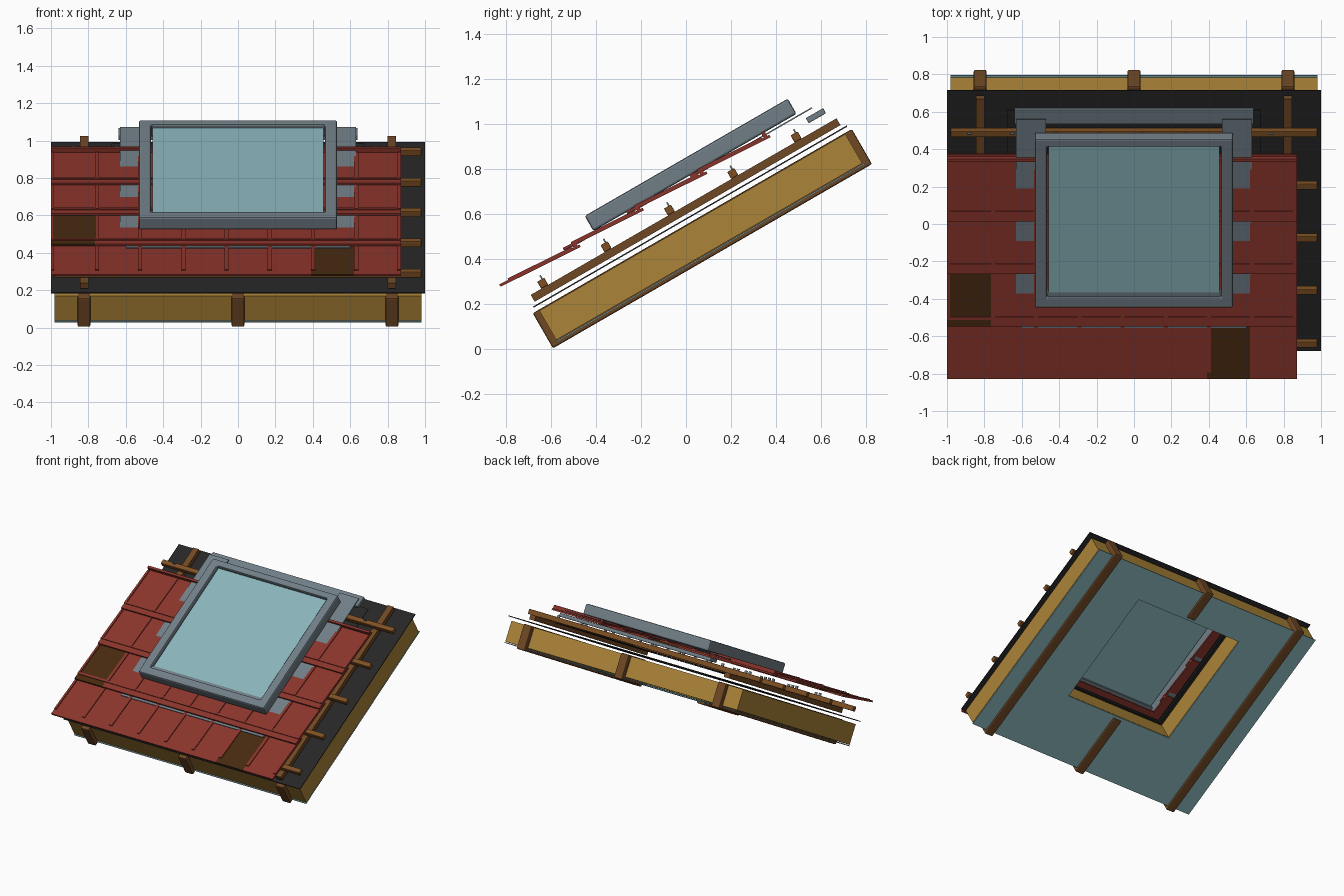
import bpy, bmesh, math
from mathutils import Vector

if "Cube" in bpy.data.objects:
    bpy.data.objects.remove(bpy.data.objects["Cube"])

C, S = math.cos(math.radians(30)), math.sin(math.radians(30))


def place(x, s, n):
    """Roof coordinates (across, up the slope, off the slope) to world."""
    return Vector((x, s * C - n * S, s * S + n * C))


def material(name, r, g, b):
    m = bpy.data.materials.new(name)
    lin = lambda c: ((c / 255 + 0.055) / 1.055) ** 2.4 if c > 10 else c / 255 / 12.92
    m.diffuse_color = (lin(r), lin(g), lin(b), 1)
    m.use_nodes = True
    m.node_tree.nodes["Principled BSDF"].inputs["Base Color"].default_value = m.diffuse_color
    return m


RED = material("red clay", 138, 52, 43)
DARK = material("dark brown clay", 72, 42, 16)
GLASS = material("pale teal", 138, 180, 187)
YELLOW = material("insulation yellow", 172, 132, 56)
GREY = material("slate grey metal", 113, 126, 134)
BLACK = material("black membrane", 38, 38, 38)
BEAM = material("beam brown", 112, 72, 36)
BATTEN = material("batten brown", 126, 80, 36)


def finish(name, bm, mats, bevel=0):
    bmesh.ops.recalc_face_normals(bm, faces=bm.faces)
    me = bpy.data.meshes.new(name)
    bm.to_mesh(me)
    bm.free()
    for m in mats:
        me.materials.append(m)
    ob = bpy.data.objects.new(name, me)
    bpy.context.collection.objects.link(ob)
    if bevel:
        mod = ob.modifiers.new("soft_edges", 'BEVEL')
        mod.width, mod.segments = bevel, 2
    return ob


def add_box(bm, x, s, n, tilt=0.0, mat=0):
    """Box from (min, max) pairs; its height falls by tilt per unit of slope."""
    v = [bm.verts.new(place(a, b, c - tilt * (b - s[0])))
         for c in n for a, b in ((x[0], s[0]), (x[1], s[0]), (x[1], s[1]), (x[0], s[1]))]
    for f in ((3, 2, 1, 0), (4, 5, 6, 7), (0, 1, 5, 4), (1, 2, 6, 5), (2, 3, 7, 6), (3, 0, 4, 7)):
        bm.faces.new([v[i] for i in f]).material_index = mat


def box(name, x, s, n, mat, bevel=0):
    bm = bmesh.new()
    add_box(bm, x, s, n)
    return finish(name, bm, [mat], bevel)


def ring(name, x, s, hx, hs, n, mat, bevel=0):
    """Rectangular slab with a rectangular hole."""
    bm = bmesh.new()
    loops = []
    for (xa, xb), (sa, sb) in ((x, s), (hx, hs)):
        for c in n:
            loops.append([bm.verts.new(place(a, b, c))
                          for a, b in ((xa, sa), (xb, sa), (xb, sb), (xa, sb))])
    ob, ot, ib, it = loops
    for p, q in ((ob, ot), (ot, it), (it, ib), (ib, ob)):
        for i in range(4):
            j = (i + 1) % 4
            bm.faces.new((p[i], p[j], q[j], q[i]))
    return finish(name, bm, [mat], bevel)


# Opening through the roof
HX, HS = (-0.455, 0.455), (-0.01, 0.865)

# Layers: vapour barrier, insulation, membrane and the collar round the window
ring("vapour_barrier", (-0.98, 0.98), (-0.485, 1.10), HX, HS, (0.312, 0.318), GLASS)
ring("insulation", (-0.98, 0.98), (-0.48, 1.09), HX, HS, (0.322, 0.472), YELLOW)
ring("membrane", (-1, 1), (-0.495, 1.114), HX, HS, (0.496, 0.502), BLACK)
ring("membrane_collar", (-0.675, 0.675), (-0.17, 1.02), (-0.46, 0.46), (-0.015, 0.87),
     (0.542, 0.547), BLACK)

# Rafters, the middle one interrupted by the opening
for name, x, s in (("rafter_left", -0.823, (-0.511, 1.126)),
                   ("rafter_right", 0.823, (-0.511, 1.126)),
                   ("rafter_middle_lower", 0, (-0.511, HS[0] - 0.02)),
                   ("rafter_middle_upper", 0, (HS[1] + 0.02, 1.126))):
    box(name, (x - 0.034, x + 0.034), s, (0.297, 0.477), BEAM, 0.008)

# Counter battens running up the slope
for x in (-0.823, 0.823):
    box("counter_batten", (x - 0.023, x + 0.023), (-0.478, 1.091), (0.517, 0.552), BEAM)

# Cross battens with small tile clips
for i in range(5):
    s = -0.406 + 0.325 * i
    spans = [(-0.98, -0.5), (0.5, 0.98)] if i in (2, 3) else [(-0.98, 0.98)]
    for span in spans:
        box("batten", span, (s - 0.018, s + 0.018), (0.552, 0.588), BATTEN, 0.004)
    bm = bmesh.new()
    for k in range(8):
        x = -0.88 + 0.231 * k
        if i not in (2, 3) or abs(x) > 0.52:
            add_box(bm, (x - 0.01, x + 0.01), (s + 0.004, s + 0.011), (0.586, 0.606))
    finish("tile_clips", bm, [GREY])


def cut(x, s):
    """Split a rectangle into the parts lying outside the roof opening."""
    if x[1] <= HX[0] or x[0] >= HX[1] or s[1] <= HS[0] or s[0] >= HS[1]:
        return [(x, s)]
    mx = (max(x[0], HX[0]), min(x[1], HX[1]))
    parts = [((x[0], HX[0]), s), ((HX[1], x[1]), s),
             (mx, (s[0], HS[0])), (mx, (HS[1], s[1]))]
    return [(a, b) for a, b in parts if a[1] - a[0] > 1e-4 and b[1] - b[0] > 1e-4]


# Roof tiles: four overlapping courses of eight tiles with side ribs and head ridge
TILT, TOP, THICK = 0.061, 0.662, 0.012
edges = [-1] + [-0.765 + 0.231 * k for k in range(7)] + [0.872]
dark_tiles = {(0, 6), (1, 0)}
for row in range(4):
    s0 = -0.576 + 0.325 * row
    bm = bmesh.new()

    def piece(x, s, lo, hi, mat=0):
        for px, ps in cut(x, s):
            drop = TILT * (ps[0] - s0)
            add_box(bm, px, ps, (lo - drop, hi - drop), TILT, mat)

    for k in range(8):
        piece((edges[k], edges[k + 1]), (s0, s0 + 0.397), TOP - THICK, TOP,
              int((row, k) in dark_tiles))
    for k in range(-1, 8):
        x = -0.754 + 0.231 * k
        if k == -1:
            x = -0.992
        elif k == 7:
            x = 0.861
        w = 0.008 if k == -1 else 0.011
        piece((x - w, x + w), (s0 + 0.045, s0 + 0.36), TOP - 0.002, TOP + 0.007)
    piece((-1, 0.872), (s0 + 0.368, s0 + 0.386), TOP - 0.002, TOP + 0.025)
    finish("tile_course", bm, [RED, DARK])

# Flashing: sides, apron and head gutter
for sx in (-1, 1):
    lo, hi = sorted((sx * 0.47, sx * 0.632))
    box("side_flashing", (lo, hi), (-0.1, 1.02), (0.644, 0.650), GREY)
box("apron_flashing", (-0.6, 0.6), (-0.267, -0.03), (0.643, 0.649), GREY)
box("head_gutter", (-0.64, 0.64), (0.973, 1.062), (0.595, 0.621), GREY, 0.004)

# Window: outer frame, raised cladding lip, sash strip and glass
ring("window_frame", (-0.53, 0.53), (-0.095, 0.947), (-0.465, 0.465), (-0.032, 0.898),
     (0.658, 0.736), GREY, 0.01)
box("sash_strip", (-0.465, 0.465), (-0.034, -0.008), (0.69, 0.718), GREY)
box("window_glass", (-0.456, 0.456), (-0.009, 0.893), (0.708, 0.717), GLASS)
